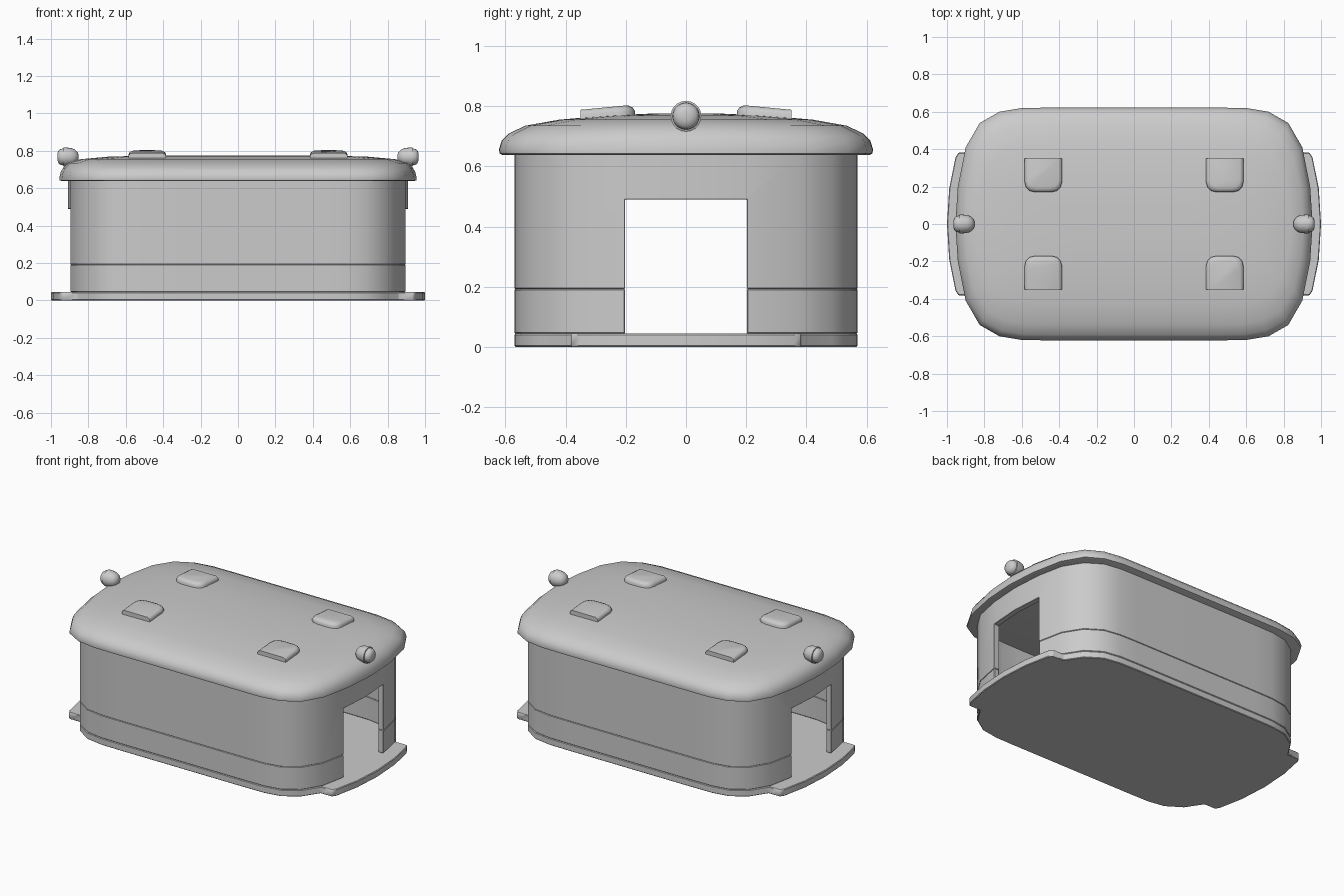
import bpy, bmesh, math

if "Cube" in bpy.data.objects:
    bpy.data.objects.remove(bpy.data.objects["Cube"])

# Quarter plan of the cabin: bowed end, rounded corner, straight side
QUARTER = [(.91, 0), (.897, .2), (.862, .37), (.79, .485), (.69, .55), (.58, .568), (.45, .57)]
ROOF_QUARTER = [(.955, 0), (.942, .2), (.9, .41), (.825, .54), (.72, .6), (.6, .62), (.47, .622)]
FLOOR_QUARTER = [(1.0, 0), (.988, .19), (.955, .355), (.938, .382), (.858, .382)] + QUARTER[3:]


def full_plan(q):
    right = [(x, -y) for x, y in reversed(q[1:])] + q
    return right + [(-x, -y) for x, y in right]


def ring(plan, z, sx=1, sy=1):
    return [(x * sx, y * sy, z) for x, y in plan]


def loft(name, rings, closed=False):
    """Skin rings of equal length; cap the ends, or join last to first."""
    bm = bmesh.new()
    loops = [[bm.verts.new(p) for p in r] for r in rings]
    n = len(loops[0])
    pairs = list(zip(loops, loops[1:]))
    if closed:
        pairs.append((loops[-1], loops[0]))
    else:
        bm.faces.new(loops[0])
        bm.faces.new(loops[-1])
    for a, b in pairs:
        for i in range(n):
            j = (i + 1) % n
            bm.faces.new((a[i], a[j], b[j], b[i]))
    bmesh.ops.recalc_face_normals(bm, faces=bm.faces)
    me = bpy.data.meshes.new(name)
    bm.to_mesh(me)
    bm.free()
    ob = bpy.data.objects.new(name, me)
    bpy.context.collection.objects.link(ob)
    return ob


def finish(ob, bevel=0, angle=35, cutter=None):
    bpy.ops.object.select_all(action='DESELECT')
    bpy.context.view_layer.objects.active = ob
    ob.select_set(True)
    if cutter:
        m = ob.modifiers.new("door", 'BOOLEAN')
        m.object, m.operation, m.solver = cutter, 'DIFFERENCE', 'EXACT'
        bpy.ops.object.modifier_apply(modifier=m.name)
    if bevel:
        m = ob.modifiers.new("bevel", 'BEVEL')
        m.width, m.segments, m.limit_method = bevel, 1, 'ANGLE'
        m.angle_limit = math.radians(50)
        bpy.ops.object.modifier_apply(modifier=m.name)
    bpy.ops.object.shade_smooth_by_angle(angle=math.radians(angle))


plan = full_plan(QUARTER)

# Floor slab with a step at each end
floor_plan = full_plan(FLOOR_QUARTER)
finish(loft("floor", [ring(floor_plan, 0), ring(floor_plan, .044)]), .004)

# Door cutter runs through both ends
bpy.ops.mesh.primitive_cube_add(size=1, location=(0, 0, .245))
cutter = bpy.context.object
cutter.name = "door_cutter"
cutter.scale = (3, .404, .49)
cutter.hide_render = True
bpy.context.view_layer.update()

# Hollow lower skirt and upper wall, meeting at a fine groove
T = .035
ix, iy = 1 - T / .91, 1 - T / .57
for name, z0, z1 in (("lower_wall", .044, .193), ("upper_wall", .193, .642)):
    wall = loft(name, [ring(plan, z0), ring(plan, z1),
                       ring(plan, z1, ix, iy), ring(plan, z0, ix, iy)], closed=True)
    finish(wall, .004, cutter=cutter)
bpy.data.objects.remove(cutter)

# Domed roof with overhanging rim
roof_plan = full_plan(ROOF_QUARTER)
profile = [(.985, .98, .638), (1, .995, .642), (1, 1, .655), (.993, .985, .685), (.98, .95, .708),
           (.95, .86, .735), (.88, .68, .755), (.72, .42, .769), (.45, .2, .775)]
finish(loft("roof", [ring(roof_plan, z, sx, sy) for sx, sy, z in profile]), angle=50)

# Four roof vents: square outer edge, rounded inner corners
half = [(.1, .35), (.1, .225), (.092, .195), (.072, .177), (.04, .17)]
vent_plan = half + [(-x, y) for x, y in reversed(half)]


def vent_ring(s, inset, z_out, z_in, mx, my):
    pts = []
    for x, y in vent_plan:
        t = (.35 - y) / .18
        yy = .35 - (.35 - y) * (1 - inset)
        pts.append((mx * (.485 + x * s), my * yy, z_out + (z_in - z_out) * t))
    return pts


for mx, sx in ((-1, "left"), (1, "right")):
    for my, sy in ((-1, "front"), (1, "back")):
        finish(loft(f"roof_vent_{sy}_{sx}", [
            vent_ring(1, 0, .74, .75, mx, my), vent_ring(1, 0, .772, .785, mx, my),
            vent_ring(.95, .04, .782, .796, mx, my),
            vent_ring(.82, .13, .788, .803, mx, my)]), angle=50)

    # Bullet-shaped lamp at each end of the roof
    lamp = [(.853, .012), (.858, .026), (.872, .04), (.892, .048), (.925, .051), (.932, .051),
            (.934, .045), (.948, .043), (.96, .034), (.966, .016)]
    rings = [[(mx * x, r * math.cos(a), .767 + r * math.sin(a))
              for a in (i * math.tau / 20 for i in range(20))] for x, r in lamp]
    finish(loft(f"lamp_{sx}", rings), angle=50)
